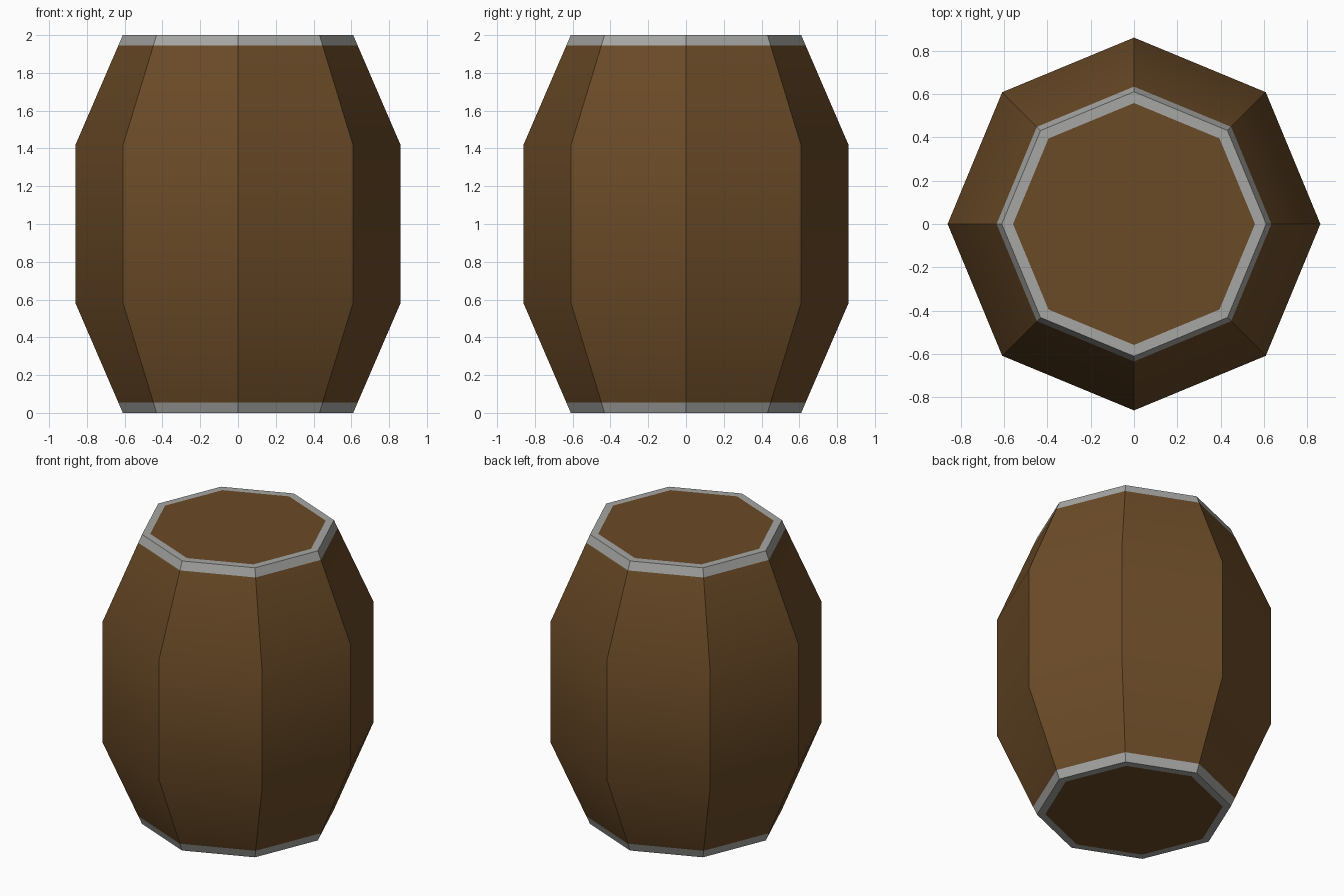
import bpy, bmesh, math

if "Cube" in bpy.data.objects:
    bpy.data.objects.remove(bpy.data.objects["Cube"])

SIDES = 8
RIM = 0.61      # radius at both ends
BELLY = 0.86    # radius of the middle
CAP = 0.558     # radius of the wooden lid inside the metal rim
BAND = 0.634    # radius where the metal band meets the staves

def material(name, color):
    m = bpy.data.materials.new(name)
    m.diffuse_color = (*color, 1)
    m.use_nodes = True
    m.node_tree.nodes["Principled BSDF"].inputs["Base Color"].default_value = m.diffuse_color
    return m

wood = material("brown wood", (0.147, 0.07, 0.0203))
metal = material("grey metal", (0.38, 0.38, 0.37))

# Profile of the barrel from the bottom lid to the top lid: (radius, height)
profile = [(CAP, 0), (RIM, 0), (BAND, 0.056), (BELLY, 0.58),
           (BELLY, 1.42), (BAND, 1.944), (RIM, 2), (CAP, 2)]

bm = bmesh.new()
rings = []
for r, z in profile:
    angles = [math.tau * i / SIDES for i in range(SIDES)]
    rings.append([bm.verts.new((r * math.cos(a), r * math.sin(a), z)) for a in angles])

# Staves and metal bands
for k in range(len(rings) - 1):
    low, high = rings[k], rings[k + 1]
    for i in range(SIDES):
        j = (i + 1) % SIDES
        f = bm.faces.new((low[i], low[j], high[j], high[i]))
        f.material_index = 0 if 2 <= k <= 4 else 1

# Wooden lids
bm.faces.new(list(reversed(rings[0])))
bm.faces.new(rings[-1])

mesh = bpy.data.meshes.new("barrel")
bm.to_mesh(mesh)
bm.free()
mesh.materials.append(wood)
mesh.materials.append(metal)
barrel = bpy.data.objects.new("barrel", mesh)
bpy.context.collection.objects.link(barrel)

# Smooth along the staves, sharp between them
bpy.context.view_layer.objects.active = barrel
barrel.select_set(True)
bpy.ops.object.shade_smooth_by_angle(angle=math.radians(30))
